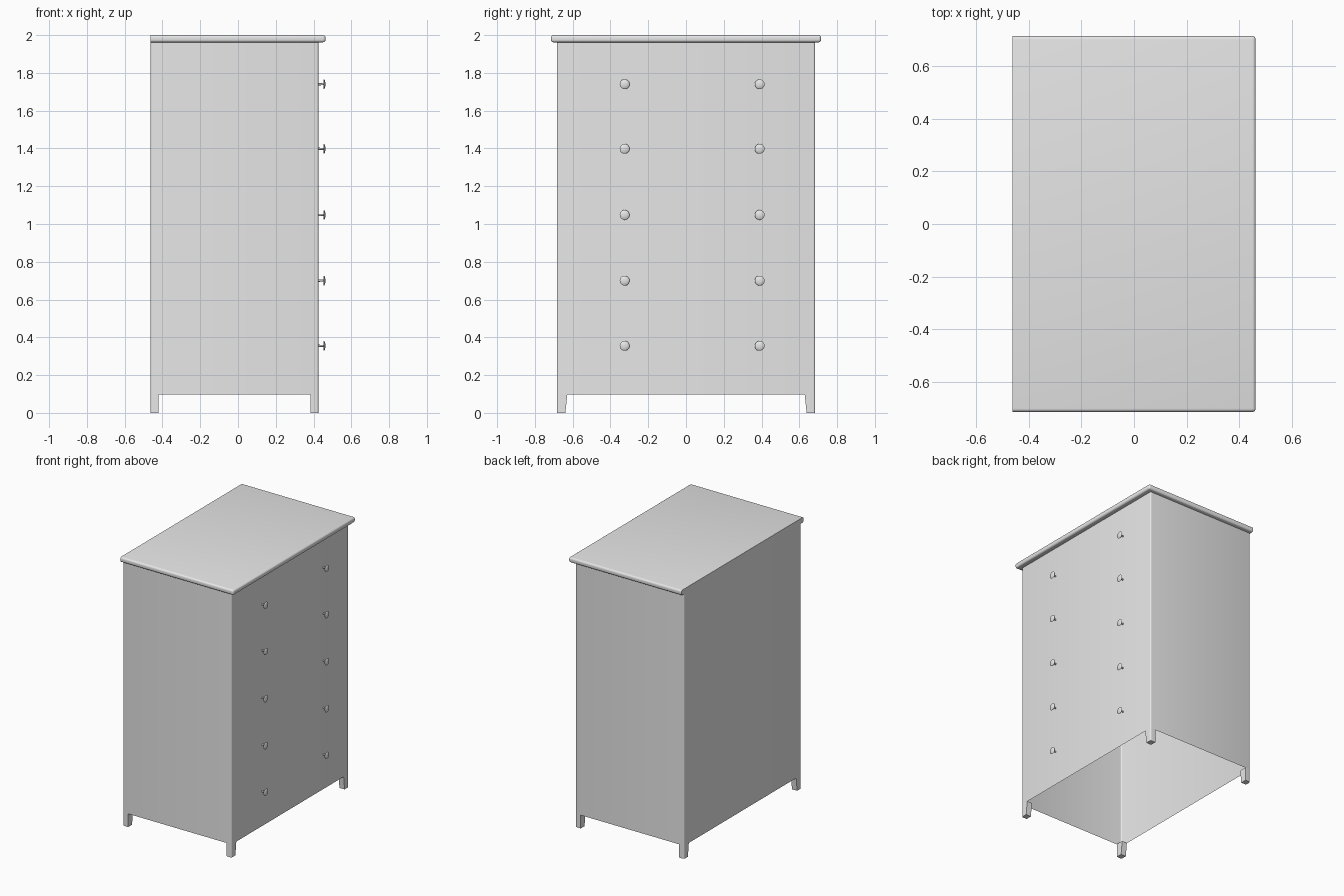
import bpy
import bmesh
import math
from mathutils import Matrix

if "Cube" in bpy.data.objects:
    bpy.data.objects.remove(bpy.data.objects["Cube"], do_unlink=True)

# Single plain finish
grey = bpy.data.materials.new("plain_grey")
grey.use_nodes = True
tone = (0.8, 0.8, 0.8, 1)
grey.diffuse_color = tone
grey.node_tree.nodes["Principled BSDF"].inputs["Base Color"].default_value = tone

BACK, FACE, FRONT = -0.463, 0.426, 0.463   # depth runs along x, drawers face +x
HALF = 0.684                               # half width of the body
TOP_HALF = 0.715
SKIRT, SLAB = 0.098, 1.962


def finish(name, bm):
    mesh = bpy.data.meshes.new(name)
    bm.to_mesh(mesh)
    bm.free()
    obj = bpy.data.objects.new(name, mesh)
    bpy.context.collection.objects.link(obj)
    mesh.materials.append(grey)
    bpy.ops.object.select_all(action="DESELECT")
    obj.select_set(True)
    bpy.context.view_layer.objects.active = obj
    bpy.ops.object.shade_smooth_by_angle(angle=math.radians(35))
    return obj


def box(x0, x1, y0, y1, z0, z1):
    bm = bmesh.new()
    bmesh.ops.create_cube(bm, size=1)
    for v in bm.verts:
        v.co.x = x1 if v.co.x > 0 else x0
        v.co.y = y1 if v.co.y > 0 else y0
        v.co.z = z1 if v.co.z > 0 else z0
    return bm


def round_edges(bm, rule, radius):
    edges = [e for e in bm.edges if rule(e)]
    bmesh.ops.bevel(bm, geom=edges, offset=radius, segments=4,
                    profile=0.5, affect="EDGES")


def upright(e):
    a, b = e.verts
    return abs(a.co.z - b.co.z) > 0.05


# Hollow body, open underneath, with softened upright corners
bm = box(BACK, FACE, -HALF, HALF, SKIRT, SLAB)
round_edges(bm, upright, 0.01)
floor = [f for f in bm.faces if f.normal.z < -0.9]
bmesh.ops.delete(bm, geom=floor, context="FACES_ONLY")
finish("body", bm)

# Top board: flush at the back, overhanging and rounded on the other sides
bm = box(BACK, FRONT, -TOP_HALF, TOP_HALF, SLAB, 2.0)
round_edges(bm, lambda e: any(v.co.x > 0 for v in e.verts)
            and not upright(e), 0.013)
finish("top_board", bm)

# Four short feet, tapered on their inner side
for x0, x1, place in ((BACK, BACK + 0.042, "back"), (FACE - 0.042, FACE, "front")):
    for side, hand in ((-1, "right"), (1, "left")):
        outer, inner = side * HALF, side * (HALF - 0.056)
        bm = box(x0, x1, min(outer, inner), max(outer, inner), 0, SKIRT + 0.002)
        for v in bm.verts:
            if v.co.z < 0.01 and abs(v.co.y) < HALF - 0.01:
                v.co.y += side * 0.011
        outside = BACK if place == "back" else FACE
        round_edges(bm, lambda e: abs(e.verts[0].co.z - e.verts[1].co.z) > 0.05
                    and all(abs(v.co.x - outside) < 0.001
                            and abs(v.co.y - outer) < 0.001 for v in e.verts), 0.01)
        finish(f"{place}_{hand}_foot", bm)


# Knob: thin stem with a shallow domed disc, lathed around x
def knob(name, y, z):
    profile = [(0.0, 0.006), (0.026, 0.005), (0.027, 0.024), (0.030, 0.026),
               (0.033, 0.022), (0.036, 0.012), (FRONT - FACE, 0)]
    bm = bmesh.new()
    verts = [bm.verts.new((d, 0, r)) for d, r in profile]
    edges = [bm.edges.new(pair) for pair in zip(verts, verts[1:])]
    bmesh.ops.spin(bm, geom=verts + edges, cent=(0, 0, 0), axis=(1, 0, 0),
                   angle=math.tau, steps=20)
    bmesh.ops.remove_doubles(bm, verts=bm.verts, dist=0.0001)
    bmesh.ops.recalc_face_normals(bm, faces=bm.faces)
    bmesh.ops.transform(bm, matrix=Matrix.Translation((FACE, y, z)), verts=bm.verts)
    finish(name, bm)


for row, z in enumerate((0.355, 0.70, 1.048, 1.398, 1.74), 1):
    knob(f"knob_right_{row}", -0.325, z)
    knob(f"knob_left_{row}", 0.39, z)
